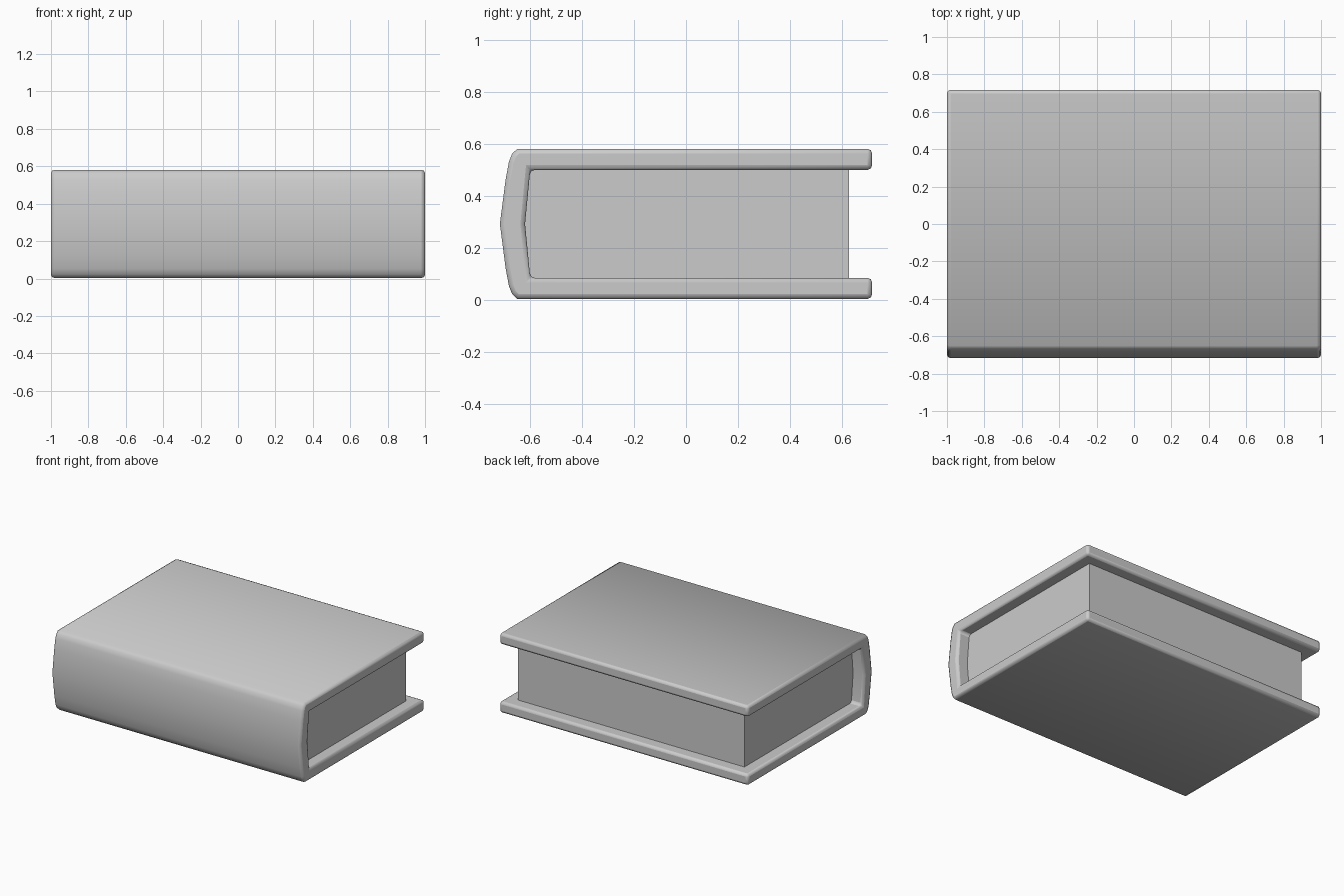
import bpy, bmesh, math

if "Cube" in bpy.data.objects:
    bpy.data.objects.remove(bpy.data.objects["Cube"])

CZ = 0.292  # mid height of the closed book


def extrude_profile(name, half, x_half):
    """Mirror a half profile (y, z offset) about mid height and extrude along x."""
    pts = half + [(y, -z) for y, z in reversed(half) if z > 0]
    bm = bmesh.new()
    face = bm.faces.new([bm.verts.new((-x_half, y, CZ + z)) for y, z in pts])
    geom = bmesh.ops.extrude_face_region(bm, geom=[face])["geom"]
    bmesh.ops.translate(bm, vec=(2 * x_half, 0, 0),
                        verts=[g for g in geom if isinstance(g, bmesh.types.BMVert)])
    bmesh.ops.recalc_face_normals(bm, faces=bm.faces)
    mesh = bpy.data.meshes.new(name)
    bm.to_mesh(mesh)
    bm.free()
    obj = bpy.data.objects.new(name, mesh)
    bpy.context.collection.objects.link(obj)
    return obj


# Cover: both boards and the rounded spine as one C-shaped section
outer = [(-0.717, 0), (-0.695, 0.17), (-0.682, 0.24), (-0.67, 0.27), (-0.65, 0.289),
         (0.717, 0.289), (0.717, 0.208), (-0.60, 0.208), (-0.62, 0)]
# The two z = 0 points sit on the mirror line: start at the outer apex, end at the inner one
cover = extrude_profile("book_cover", outer, 1.0)
bevel = cover.modifiers.new("soft_edges", "BEVEL")
bevel.width = 0.018
bevel.segments = 2
bevel.limit_method = "ANGLE"
bevel.angle_limit = math.radians(46)
bevel.use_clamp_overlap = False

# Page block: recessed on three sides, following the inside of the spine
extrude_profile("page_block", [(-0.62, 0), (-0.60, 0.208), (0.628, 0.208)], 0.91)

# Smooth the cover across its bevels
bpy.ops.object.select_all(action="DESELECT")
cover.select_set(True)
bpy.context.view_layer.objects.active = cover
bpy.ops.object.shade_smooth_by_angle(angle=math.radians(50))
